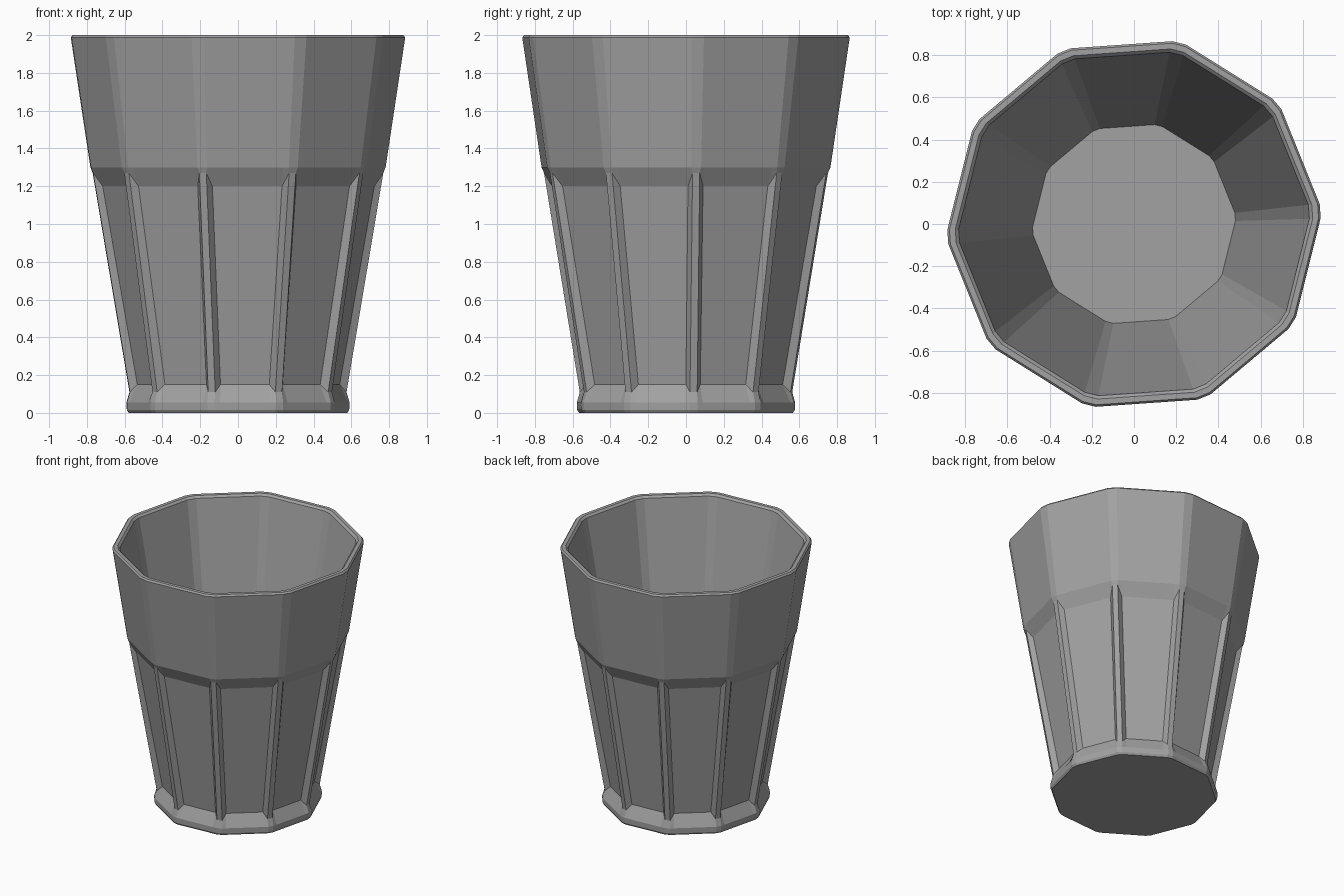
import bpy
import bmesh
from math import radians, sin, cos

SIDES = 10
HALF = radians(180 / SIDES)
TURN = radians(4)          # direction of the first corner

cube = bpy.data.objects.get("Cube")
if cube:
    bpy.data.objects.remove(cube, do_unlink=True)

grey = bpy.data.materials.new("grey glass")
grey.use_nodes = True
colour = (0.36, 0.36, 0.36, 1)
grey.diffuse_color = colour
grey.node_tree.nodes["Principled BSDF"].inputs["Base Color"].default_value = colour


def ring(bm, radius, chamfer, z, drop=0.0, panel_z=None, border=0.03):
    """Ten-sided loop with chamfered corners; the panel points may be sunk."""
    verts = []
    apothem, edge = radius * cos(HALF), radius * sin(HALF) - chamfer
    inner = edge - border
    pz = z if panel_z is None else panel_z
    for k in range(SIDES):
        a = TURN + HALF * (2 * k + 1)
        for t, d, h in ((-edge, 0, z), (-inner, drop, pz), (inner, drop, pz), (edge, 0, z)):
            r = apothem - d
            verts.append(bm.verts.new((r * cos(a) - t * sin(a), r * sin(a) + t * cos(a), h)))
    return verts


bm = bmesh.new()
loops = [
    # foot
    ring(bm, 0.585, 0.02, 0),
    ring(bm, 0.595, 0.02, 0.015),
    ring(bm, 0.597, 0.02, 0.055),
    # ribs with sunken panels between them
    ring(bm, 0.581, 0.02, 0.11, drop=0.03, panel_z=0.15),
    ring(bm, 0.776, 0.02, 1.27, drop=0.04, panel_z=1.2, border=0.035),
    # upper band and rim
    ring(bm, 0.79, 0.027, 1.3),
    ring(bm, 0.896, 0.035, 1.988),
    ring(bm, 0.886, 0.035, 2),
    ring(bm, 0.858, 0.035, 2),
    ring(bm, 0.842, 0.035, 1.985),
    # inside wall down to the floor
    ring(bm, 0.487, 0.02, 0.1),
]
for low, high in zip(loops, loops[1:]):
    for i in range(len(low)):
        j = (i + 1) % len(low)
        bm.faces.new((low[i], low[j], high[j], high[i]))
bm.faces.new(loops[0][::-1])
bm.faces.new(loops[-1])
bmesh.ops.recalc_face_normals(bm, faces=bm.faces)

mesh = bpy.data.meshes.new("faceted_tumbler")
bm.to_mesh(mesh)
bm.free()
mesh.materials.append(grey)
tumbler = bpy.data.objects.new("faceted_tumbler", mesh)
bpy.context.collection.objects.link(tumbler)
